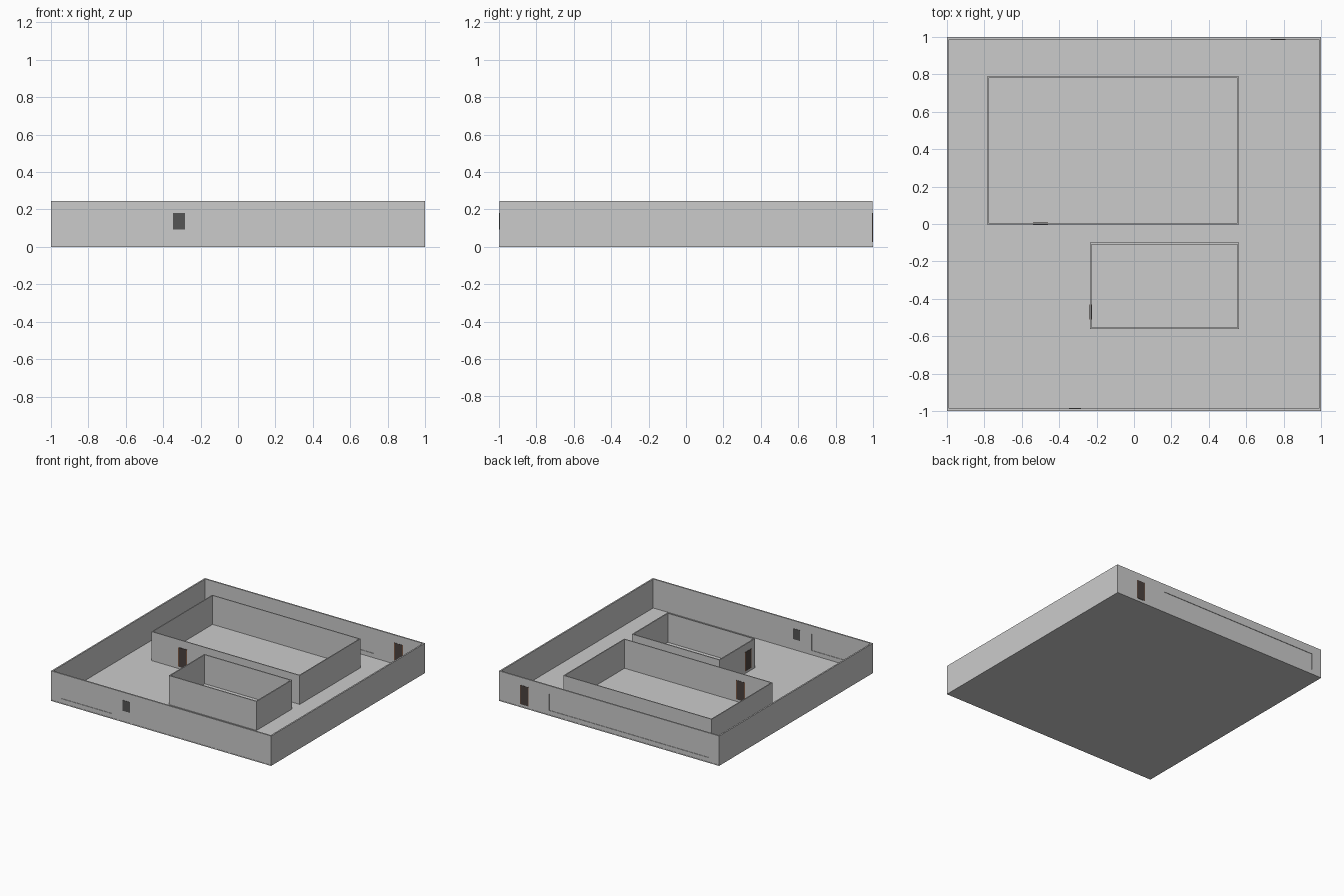
import bpy

if "Cube" in bpy.data.objects:
    bpy.data.objects.remove(bpy.data.objects["Cube"])

H = 0.245      # top of all walls
FLOOR = 0.007  # slab thickness


def material(name, rgb):
    m = bpy.data.materials.new(name)
    m.diffuse_color = (*rgb, 1)
    m.use_nodes = True
    m.node_tree.nodes["Principled BSDF"].inputs["Base Color"].default_value = m.diffuse_color
    return m


DARK = material("dark_grey", (0.09, 0.09, 0.09))
LEAF = material("dark_brown", (0.07, 0.055, 0.05))
WOOD = material("brown", (0.20, 0.10, 0.06))


def box(name, x, y, z, mat=None):
    """Box from (min, max) pairs along each axis."""
    bpy.ops.mesh.primitive_cube_add(size=1, location=[sum(a) / 2 for a in (x, y, z)])
    o = bpy.context.object
    o.name = name
    o.scale = [a[1] - a[0] for a in (x, y, z)]
    bpy.ops.object.transform_apply(location=False, rotation=False, scale=True)
    if mat:
        o.data.materials.append(mat)
    return o


def cut(target, x, y, z):
    """Subtract a box from the target and remove the cutter."""
    cutter = box("cutter", x, y, z)
    cutter.hide_render = True
    bpy.context.view_layer.objects.active = target
    mod = target.modifiers.new("cut", "BOOLEAN")
    mod.operation = "DIFFERENCE"
    mod.solver = "EXACT"
    mod.object = cutter
    bpy.ops.object.modifier_apply(modifier=mod.name)
    bpy.data.objects.remove(cutter)


def room(name, x, y, t):
    """Open rectangular ring of walls standing on the slab."""
    walls = box(name, x, y, (FLOOR, H))
    cut(walls, (x[0] + t, x[1] - t), (y[0] + t, y[1] - t), (-0.1, H + 0.1))
    return walls


def door(name, along, centre, wall):
    """Dark leaf between two brown jambs; wall = (min, max) across the wall."""
    z, w, j = (0.025, 0.182), 0.04, 0.007
    across = (wall[0] - 0.002, wall[1] + 0.002)
    parts = [("leaf", (centre - w + j, centre + w - j), LEAF),
             ("jamb_a", (centre - w, centre - w + j), WOOD),
             ("jamb_b", (centre + w - j, centre + w), WOOD)]
    for part, span, mat in parts:
        x, y = (span, across) if along == "x" else (across, span)
        box(f"{name}_{part}", x, y, z, mat)


# Floor slab and walls
box("floor_slab", (-1, 1), (-1, 1), (0, FLOOR))
outer = room("outer_walls", (-1, 1), (-0.998, 0.998), 0.012)
room("large_room_walls", (-0.785, 0.562), (-0.002, 0.788), 0.008)
room("small_room_walls", (-0.235, 0.562), (-0.562, -0.1), 0.009)

# Long windows in the front and back walls, panes set back from both faces
for name, x, y in (("front", (-0.91, -0.45), (-0.998, -0.986)),
                   ("back", (-0.91, 0.545), (0.986, 0.998))):
    z = (0.042, 0.177)
    cut(outer, x, (y[0] - 0.02, y[1] + 0.02), z)
    box(f"{name}_window_pane", x, (y[0] + 0.004, y[1] - 0.004), z)

# Small dark window in the front wall
box("small_window", (-0.347, -0.282), (-1, -0.984), (0.093, 0.18), DARK)

# Doors
door("back_door", "x", 0.77, (0.986, 0.998))
door("large_room_door", "x", -0.5, (-0.004, 0.006))
door("small_room_door", "y", -0.47, (-0.235, -0.226))
